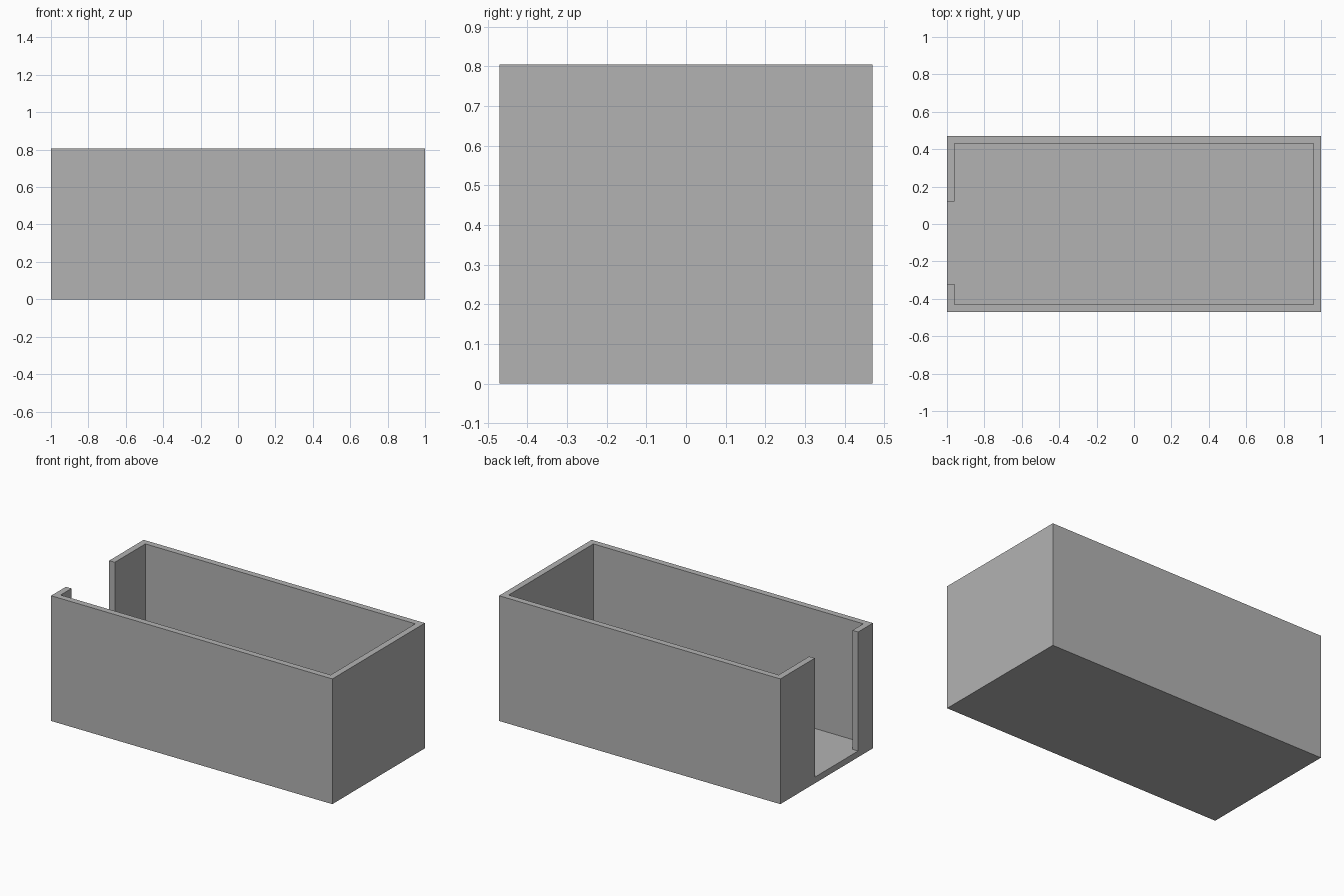
import bpy
import bmesh

if "Cube" in bpy.data.objects:
    bpy.data.objects.remove(bpy.data.objects["Cube"], do_unlink=True)

# Overall size, wall thickness and doorway limits
X, Y, H, T = 1.0, 0.47, 0.805, 0.04
GAP_FRONT, GAP_BACK = -0.32, 0.12

grey = bpy.data.materials.new("plain grey")
grey.use_nodes = True
colour = (0.45, 0.45, 0.45, 1)
grey.diffuse_color = colour
grey.node_tree.nodes["Principled BSDF"].inputs["Base Color"].default_value = colour


def prism(bm, outline, bottom, top):
    """Extrude a counter-clockwise plan outline between two heights."""
    face = bm.faces.new([bm.verts.new((x, y, bottom)) for x, y in outline])
    new = bmesh.ops.extrude_face_region(bm, geom=[face], use_keep_orig=True)["geom"]
    verts = [v for v in new if isinstance(v, bmesh.types.BMVert)]
    bmesh.ops.translate(bm, verts=verts, vec=(0, 0, top - bottom))


def make_object(name, outline, bottom, top):
    bm = bmesh.new()
    prism(bm, outline, bottom, top)
    bmesh.ops.recalc_face_normals(bm, faces=bm.faces)
    mesh = bpy.data.meshes.new(name)
    bm.to_mesh(mesh)
    bm.free()
    mesh.materials.append(grey)
    obj = bpy.data.objects.new(name, mesh)
    bpy.context.collection.objects.link(obj)
    return obj


def rectangle(x, y):
    return [(-x, -y), (x, -y), (x, y), (-x, y)]


# Solid block, hollowed from above and notched through the doorway by one cutter
box = make_object("open_box", rectangle(X, Y), 0, H)
ix, iy = X - T, Y - T
cavity = rectangle(ix, iy) + [(-ix, GAP_BACK), (-X - T, GAP_BACK),
                              (-X - T, GAP_FRONT), (-ix, GAP_FRONT)]
cutter = make_object("cavity_cutter", cavity, T, H + T)
cutter.hide_render = True

cut = box.modifiers.new("hollow", "BOOLEAN")
cut.operation = "DIFFERENCE"
cut.solver = "EXACT"
cut.object = cutter

# Apply the cut and discard the cutter
bpy.context.view_layer.objects.active = box
bpy.ops.object.modifier_apply(modifier=cut.name)
bpy.data.objects.remove(cutter, do_unlink=True)
